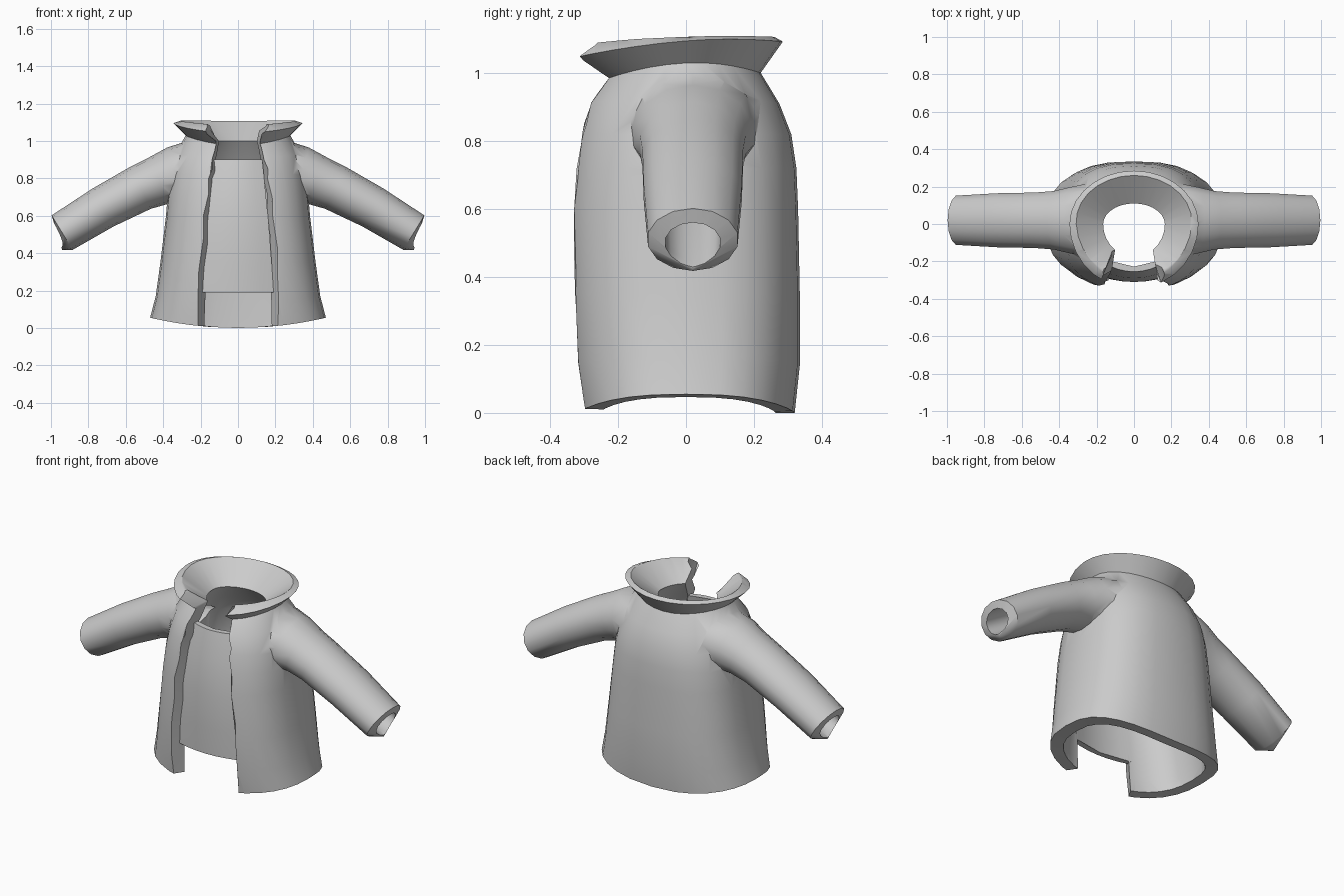
import bpy, bmesh, math
from mathutils import Vector

if "Cube" in bpy.data.objects:
    bpy.data.objects.remove(bpy.data.objects["Cube"], do_unlink=True)

cloth = bpy.data.materials.new("grey cloth")
cloth.use_nodes = True
cloth.diffuse_color = (0.6, 0.6, 0.6, 1)
cloth.node_tree.nodes["Principled BSDF"].inputs["Base Color"].default_value = (0.6, 0.6, 0.6, 1)


def loft(name, rings):
    """Closed solid through equally sized rings, with fan caps."""
    bm = bmesh.new()
    rows = [[bm.verts.new(p) for p in ring] for ring in rings]
    n = len(rows[0])
    for a, b in zip(rows, rows[1:]):
        for i in range(n):
            bm.faces.new((a[i], a[(i + 1) % n], b[(i + 1) % n], b[i]))
    for row in (rows[0], rows[-1]):
        mid = sum((v.co for v in row), Vector()) / n
        mid.z = min(v.co.z for v in row)
        hub = bm.verts.new(mid)
        for i in range(n):
            bm.faces.new((row[i], row[(i + 1) % n], hub))
    bmesh.ops.recalc_face_normals(bm, faces=bm.faces)
    mesh = bpy.data.meshes.new(name)
    bm.to_mesh(mesh)
    bm.free()
    mesh.materials.append(cloth)
    obj = bpy.data.objects.new(name, mesh)
    bpy.context.collection.objects.link(obj)
    return obj


def signed_power(v, p):
    return math.copysign(abs(v) ** p, v)


def body_ring(z, rx, front, back, n=2.0, lift=0.0, tilt=0.0, count=28):
    """Rounded ring with its own front and back depth; lift raises the sides."""
    ring = []
    for i in range(count):
        t = 2 * math.pi * i / count
        x = signed_power(math.sin(t), 2 / n)
        y = signed_power(math.cos(t), 2 / n)
        y *= back if y > 0 else front
        ring.append(Vector((x * rx, y, z + lift * x * x + tilt * y)))
    return ring


def sleeve_rings(path, side, count=14):
    """Rings along a path of (x, z, radius, depth radius)."""
    rings = []
    for i, (x, z, r, ry) in enumerate(path):
        a, b = path[max(i - 1, 0)], path[min(i + 1, len(path) - 1)]
        d = Vector((b[0] - a[0], 0, b[1] - a[1])).normalized()
        up = Vector((-d.z, 0, d.x))
        ring = []
        for k in range(count):
            t = 2 * math.pi * k / count
            p = Vector((x, 0.02, z)) + up * (r * math.cos(t))
            p.y += ry * math.sin(t)
            p.x *= side
            ring.append(p)
        rings.append(ring)
    return rings


def combine(target, other, operation):
    other.hide_render = True
    mod = target.modifiers.new(operation, 'BOOLEAN')
    mod.operation, mod.object, mod.solver = operation, other, 'EXACT'
    bpy.context.view_layer.objects.active = target
    bpy.ops.object.modifier_apply(modifier=mod.name)
    bpy.data.objects.remove(other, do_unlink=True)


def smooth(obj, angle):
    bpy.ops.object.select_all(action='DESELECT')
    obj.select_set(True)
    bpy.context.view_layer.objects.active = obj
    bpy.ops.object.shade_smooth_by_angle(angle=math.radians(angle))


# Outer body with flared collar
jacket = loft("jacket", [
    body_ring(0.0, 0.47, 0.315, 0.32, 2.6, 0.055),
    body_ring(0.14, 0.44, 0.34, 0.335, 2.6, 0.03),
    body_ring(0.35, 0.415, 0.35, 0.335, 2.6),
    body_ring(0.6, 0.385, 0.352, 0.33, 2.6),
    body_ring(0.72, 0.375, 0.34, 0.325, 2.5),
    body_ring(0.82, 0.36, 0.325, 0.31, 2.4),
    body_ring(0.91, 0.335, 0.3, 0.275, 2.2, 0.02),
    body_ring(0.99, 0.28, 0.25, 0.22, 2, 0.04, 0.05),
    body_ring(1.07, 0.345, 0.345, 0.285, 2, 0.025, 0.08),
    body_ring(1.1, 0.3, 0.31, 0.25, 2, 0.01, 0.05),
])

# Sleeves, with the shoulder end widened to blend into the body
arm = [(0.1, 0.85, 0.15, 0.2), (0.25, 0.835, 0.165, 0.2), (0.34, 0.818, 0.152, 0.18),
       (0.42, 0.79, 0.135, 0.16), (0.52, 0.75, 0.125, 0.152),
       (0.72, 0.645, 0.116, 0.148), (0.94, 0.51, 0.108, 0.135)]
for side in (1, -1):
    combine(jacket, loft("sleeve", sleeve_rings(arm, side)), 'UNION')

# Hollow body and neck
combine(jacket, loft("cavity", [
    body_ring(-0.1, 0.41, 0.25, 0.262, 2.6),
    body_ring(0.1, 0.395, 0.262, 0.267, 2.6),
    body_ring(0.6, 0.325, 0.285, 0.27, 2.6),
    body_ring(0.8, 0.3, 0.255, 0.25, 2.4),
    body_ring(0.9, 0.25, 0.22, 0.19),
    body_ring(1.0, 0.165, 0.175, 0.11),
    body_ring(1.1, 0.3, 0.305, 0.25),
    body_ring(1.2, 0.435, 0.435, 0.39),
]), 'DIFFERENCE')

# Sleeve bores, running on past the cuffs
bore = [(x, z, r * 0.61, ry * 0.61) for x, z, r, ry in arm[1:]]
bore.append((1.05, 0.44, 0.066, 0.082))
for side in (1, -1):
    combine(jacket, loft("bore", sleeve_rings(bore, side)), 'DIFFERENCE')

# Front opening: half width on the outside and further in, by height
gap = []
for z, outer, inner in ((-0.1, 0.22, 0.12), (0, 0.215, 0.115), (0.3, 0.197, 0.1),
                        (0.6, 0.172, 0.095), (0.8, 0.155, 0.1), (0.9, 0.142, 0.11),
                        (1.0, 0.127, 0.1), (1.08, 0.175, 0.11), (1.25, 0.25, 0.13)):
    slope = (outer - inner) / 0.17
    near, far = outer + slope * 0.2, inner - slope * 0.05
    gap.append([Vector(p) for p in ((-near, -0.5, z), (near, -0.5, z),
                                    (far, -0.08, z), (-far, -0.08, z))])
combine(jacket, loft("opening", gap), 'DIFFERENCE')
smooth(jacket, 45)

# Recessed front panel spanning the opening
panel = []
for z, y, half in ((0.19, -0.305, 0.19), (0.35, -0.31, 0.18), (0.55, -0.31, 0.165),
                   (0.75, -0.29, 0.145), (0.9, -0.255, 0.13)):
    steps = [i / 3 - 1 for i in range(7)]
    front = [Vector((s * half, y + 0.03 * s * s, z)) for s in steps]
    back = [p + Vector((0, 0.028, 0)) for p in reversed(front)]
    panel.append(front + back)
smooth(loft("front_panel", panel), 40)
